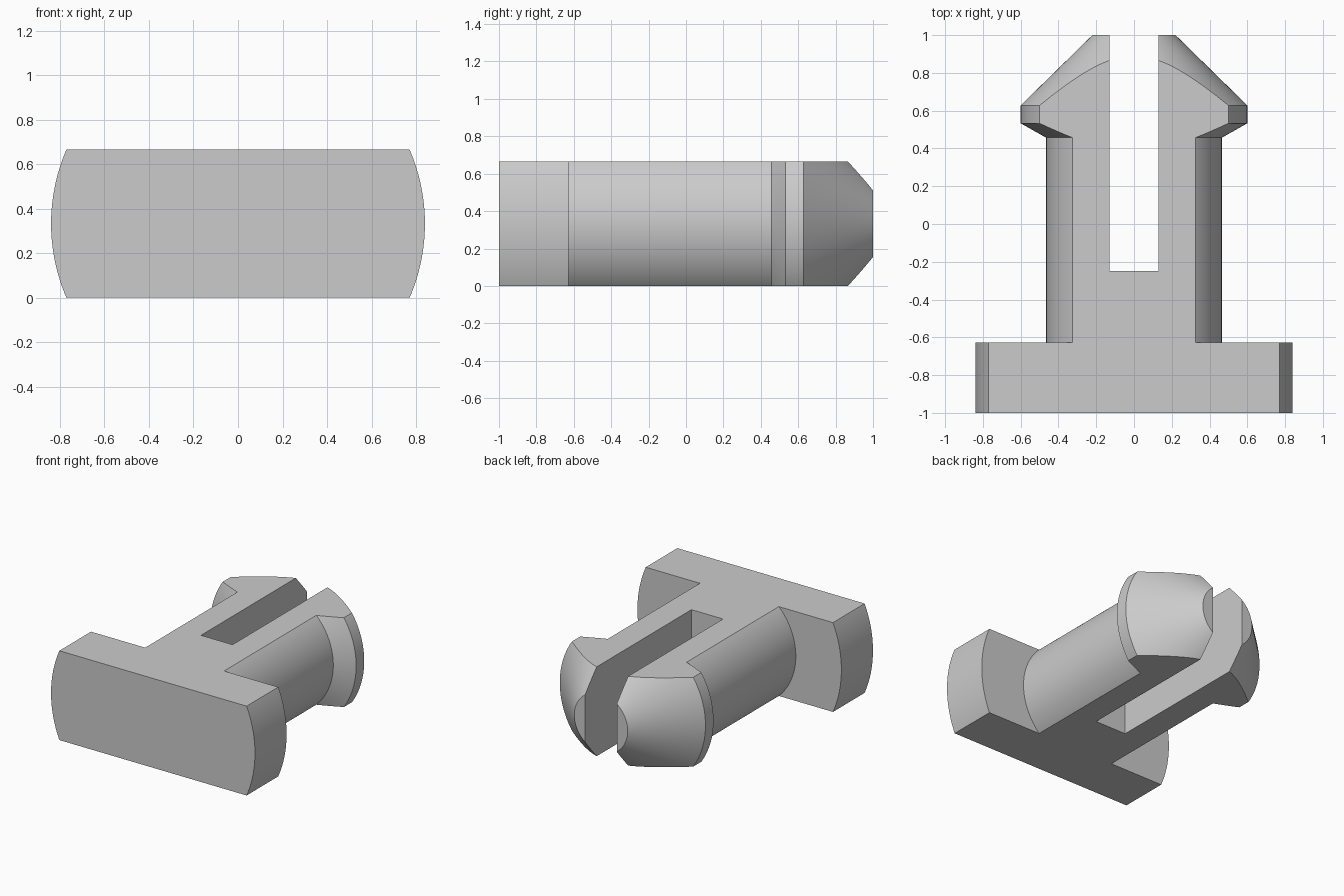
import bpy
import bmesh
import math
from mathutils import Matrix

cube = bpy.data.objects.get("Cube")
if cube:
    bpy.data.objects.remove(cube, do_unlink=True)

HEIGHT = 0.665
AXIS_Z = HEIGHT / 2

grey = bpy.data.materials.new("light grey")
grey.use_nodes = True
colour = (0.6, 0.6, 0.6, 1)
grey.diffuse_color = colour
grey.node_tree.nodes["Principled BSDF"].inputs["Base Color"].default_value = colour


def add_object(name, bm):
    bmesh.ops.recalc_face_normals(bm, faces=bm.faces)
    mesh = bpy.data.meshes.new(name)
    bm.to_mesh(mesh)
    bm.free()
    mesh.materials.append(grey)
    obj = bpy.data.objects.new(name, mesh)
    bpy.context.collection.objects.link(obj)
    return obj


def add_box(name, size, centre):
    bm = bmesh.new()
    bmesh.ops.create_cube(bm, size=1, matrix=Matrix.Translation(centre) @ Matrix.Diagonal((*size, 1)))
    obj = add_object(name, bm)
    obj.hide_render = True
    return obj


def cut(target, cutter, operation):
    mod = target.modifiers.new(cutter.name, "BOOLEAN")
    mod.operation = operation
    mod.solver = "EXACT"
    mod.object = cutter
    bpy.ops.object.select_all(action="DESELECT")
    bpy.context.view_layer.objects.active = target
    target.select_set(True)
    bpy.ops.object.modifier_apply(modifier=mod.name)
    bpy.data.objects.remove(cutter, do_unlink=True)


# Turned body: (radius, y) from flange through shaft to barbed tip
profile = [(0, -1), (0.84, -1), (0.84, -0.628), (0.465, -0.628), (0.465, 0.457),
           (0.6, 0.533), (0.6, 0.628), (0.22, 1), (0, 1)]
bm = bmesh.new()
verts = [bm.verts.new((r, y, AXIS_Z)) for r, y in profile]
edges = [bm.edges.new(pair) for pair in zip(verts, verts[1:])]
bmesh.ops.spin(bm, geom=verts + edges, cent=(0, 0, AXIS_Z), axis=(0, 1, 0),
               angle=math.tau, steps=144, use_merge=True)
bmesh.ops.remove_doubles(bm, verts=bm.verts, dist=0.0001)
pin = add_object("split_clip_pin", bm)

# Flat top and bottom, then the slot between the two prongs
cut(pin, add_box("flats_cutter", (3, 3, HEIGHT), (0, 0, AXIS_Z)), "INTERSECT")
cut(pin, add_box("slot_cutter", (0.26, 1.75, 2), (0, 0.625, AXIS_Z)), "DIFFERENCE")

bpy.ops.object.shade_smooth_by_angle(angle=math.radians(20))
